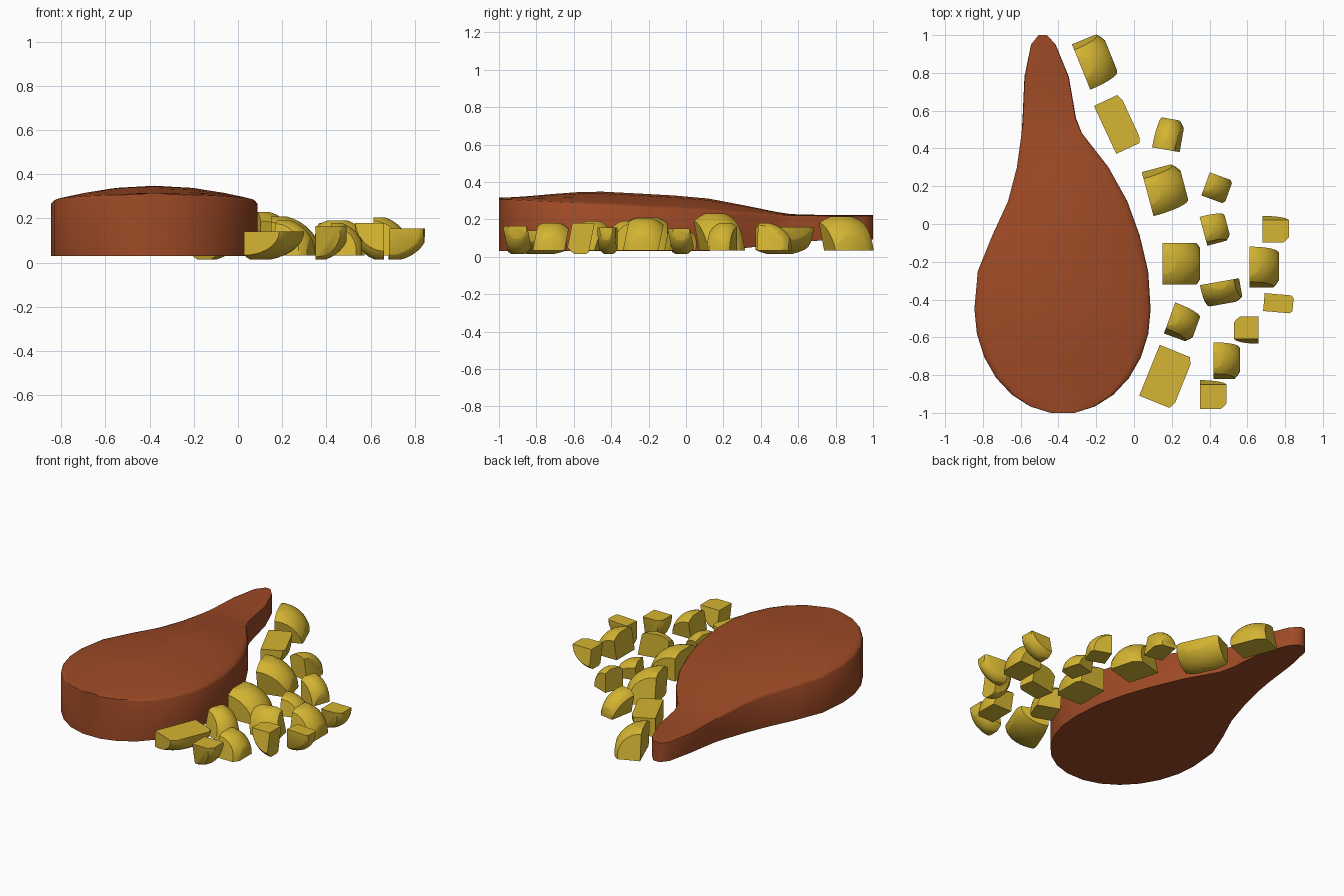
import bpy, bmesh, math
from mathutils import Vector

if "Cube" in bpy.data.objects:
    bpy.data.objects.remove(bpy.data.objects["Cube"])


def material(name, col):
    m = bpy.data.materials.new(name)
    m.diffuse_color = (*col, 1)
    m.use_nodes = True
    m.node_tree.nodes["Principled BSDF"].inputs["Base Color"].default_value = m.diffuse_color
    return m


BROWN = material("roast brown", (0.34, 0.068, 0.019))
YELLOW = material("potato yellow", (0.66, 0.46, 0.032))


def finish(bm, name, mat, angle):
    bmesh.ops.recalc_face_normals(bm, faces=bm.faces[:])
    me = bpy.data.meshes.new(name)
    bm.to_mesh(me)
    bm.free()
    me.materials.append(mat)
    ob = bpy.data.objects.new(name, me)
    bpy.context.collection.objects.link(ob)
    bpy.ops.object.select_all(action='DESELECT')
    ob.select_set(True)
    bpy.context.view_layer.objects.active = ob
    bpy.ops.object.shade_smooth_by_angle(angle=math.radians(angle))


def smooth(a, b, y):
    t = min(max((y - a) / (b - a), 0), 1)
    return t * t * (3 - 2 * t)


# Roast outline: a half ellipse at the wide end, then (y, left x, right x) to the tip
rows = []
for k in range(6, 0, -1):
    a = math.radians(13.7 * k)
    rows.append((-.45 - .555 * math.sin(a), -.378 - .467 * math.cos(a), -.378 + .467 * math.cos(a)))
rows += [(-.45, -.845, .088), (-.25, -.827, .075), (-.06, -.75, .03), (.12, -.667, -.035),
         (.3, -.62, -.135), (.48, -.595, -.275), (.56, -.59, -.307), (.78, -.58, -.345),
         (.95, -.545, -.415), (1, -.505, -.46)]

# Roast body: loft with a flat base, upright sides and a domed top
bm = bmesh.new()
loops = []
for y, xl, xr in rows:
    c, w = (xl + xr) / 2, (xr - xl) / 2
    base = .03 + .063 * smooth(.05, .85, y)
    rim = .308 - .09 * min((y + 1) / 1.6, 1)
    dome = .068 * smooth(-1.1, -.4, y) * (1 - smooth(0, .65, y)) + .004
    pts = [(-1, base), (-1, rim - .01)]
    for k in range(-4, 5):
        u = .975 * math.sin(k * math.pi / 8)
        pts.append((u, rim + dome * (1 - u * u)))
    pts += [(1, rim - .01), (1, base)]
    loops.append([bm.verts.new((c + w * u, y, z)) for u, z in pts])
for a, b in zip(loops, loops[1:]):
    n = len(a)
    for i in range(n):
        j = (i + 1) % n
        bm.faces.new((a[i], a[j], b[j], b[i]))
bm.faces.new(loops[0])
bm.faces.new(loops[-1])
finish(bm, "roast", BROWN, 60)


def cut(bm, co, no):
    """Slice away the outer side of a plane and close the hole."""
    res = bmesh.ops.bisect_plane(bm, geom=bm.verts[:] + bm.edges[:] + bm.faces[:], dist=1e-5,
                                 plane_co=co, plane_no=no, clear_outer=True)
    edges = [e for e in res['geom_cut'] if isinstance(e, bmesh.types.BMEdge) and e.is_boundary]
    if edges:
        bmesh.ops.edgeloop_fill(bm, edges=edges)


def chunk(name, x, y, length, width, yaw, top, lean):
    """Potato wedge: ellipsoid skin at the yaw end, knife cuts elsewhere. Negative top = skin below."""
    up = top > 0
    z1 = abs(top)
    z0 = .033 if up else .015
    a = math.radians(yaw)
    d = Vector((math.cos(a), math.sin(a), 0))
    s = Vector((-d.y, d.x, 0))
    mid = Vector((x, y, (z0 + z1) / 2))
    back = mid - d * length / 2
    bm = bmesh.new()
    bmesh.ops.create_uvsphere(bm, u_segments=32, v_segments=20, radius=1)
    for v in bm.verts:
        p, q, r = v.co
        v.co = back + d * p * length * 1.12 + s * q * width * .85
        v.co.z = (z0 if up else z1) + r * (z1 - z0) * 1.05
    cut(bm, back, -d)
    cut(bm, mid + d * length / 2, d)
    for k in (-1, 1):
        cut(bm, mid + s * k * width / 2, s * k + Vector((0, 0, k * lean)))
    cut(bm, (0, 0, z0), (0, 0, -1))
    cut(bm, (0, 0, z1), (0, 0, 1))
    finish(bm, name, YELLOW, 35)


# Potato chunks: x, y, length, width, yaw, top height
chunks = [
    (-.20, .86, .17, .23, 22, .215), (-.085, .53, .15, .28, 25, -.16),
    (.18, .475, .165, .125, 80, .18), (.17, .18, .2, .21, 15, .23),
    (.44, .19, .13, .13, -20, .18), (.43, -.02, .13, .14, 15, .145),
    (.75, -.025, .14, .12, 0, -.15), (.25, -.21, .2, .22, 0, .21),
    (.69, -.225, .155, .19, 0, .205), (.46, -.365, .12, .185, -80, .19),
    (.765, -.42, .155, .095, -5, -.155), (.26, -.52, .15, .15, -20, .19),
    (.595, -.565, .13, .12, 180, -.18), (.17, -.81, .19, .29, -22, -.14),
    (.49, -.72, .14, .17, 0, .18), (.42, -.9, .14, .13, 0, -.165),
]
for i, c in enumerate(chunks):
    chunk(f"potato_chunk_{i + 1}", *c, lean=(.2, 0, -.2)[i % 3])
